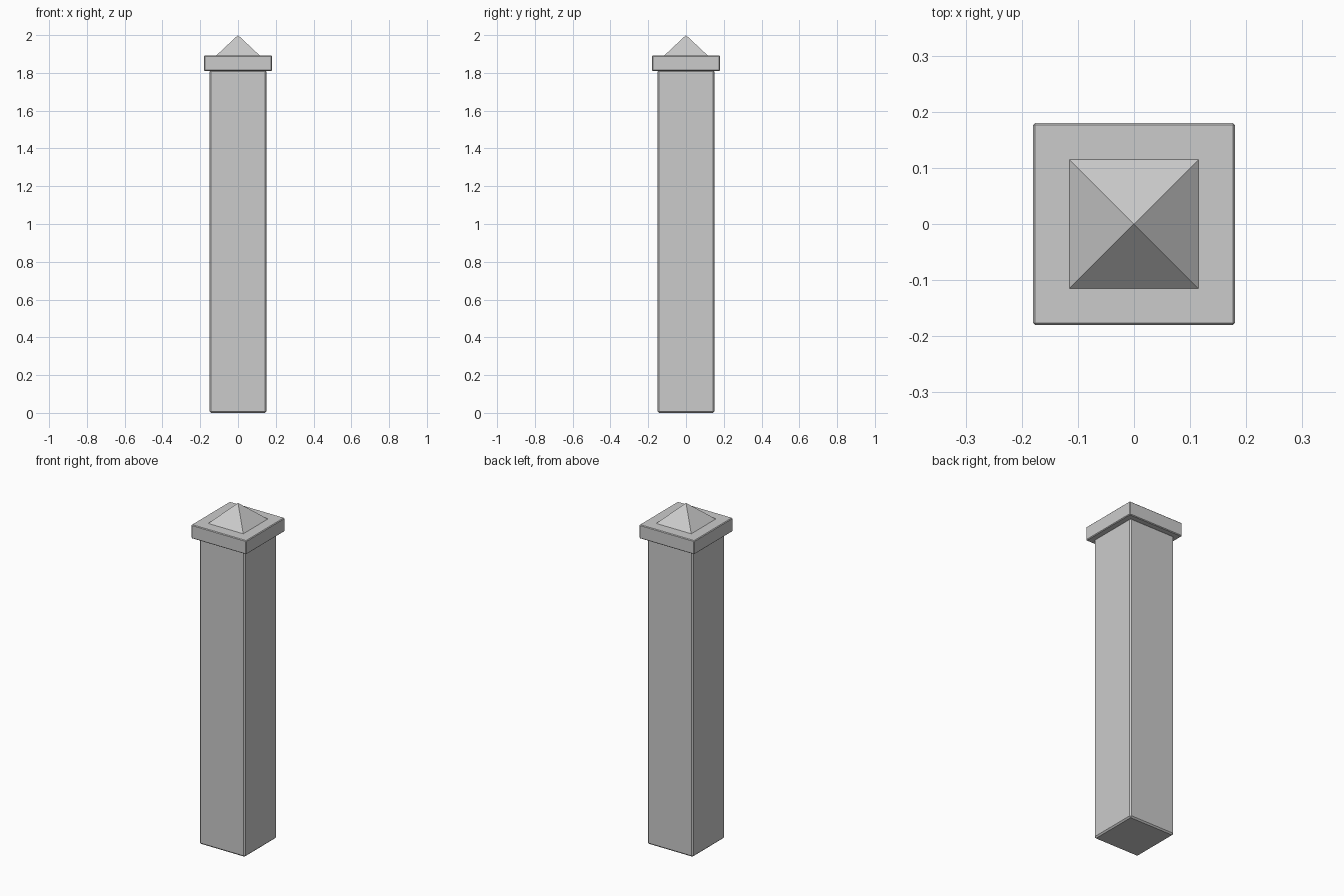
import bpy
import math

if "Cube" in bpy.data.objects:
    bpy.data.objects.remove(bpy.data.objects["Cube"])


def bevelled_box(name, half, z0, z1, bevel):
    bpy.ops.mesh.primitive_cube_add(size=1, location=(0, 0, (z0 + z1) / 2))
    obj = bpy.context.object
    obj.name = name
    obj.scale = (half * 2, half * 2, z1 - z0)
    bpy.ops.object.transform_apply(location=False, rotation=False, scale=True)
    mod = obj.modifiers.new("edge_chamfer", "BEVEL")
    mod.width = bevel
    mod.segments = 1
    return obj


# Square post and overhanging cap slab
bevelled_box("post_shaft", 0.15, 0.0, 1.815, 0.008)
bevelled_box("post_cap", 0.18, 1.811, 1.892, 0.004)

# Four-sided pyramid finial
z0, z1, half = 1.89, 2.0, 0.117
bpy.ops.mesh.primitive_cone_add(vertices=4, radius1=half * math.sqrt(2), radius2=0,
                                depth=z1 - z0, location=(0, 0, (z0 + z1) / 2),
                                rotation=(0, 0, math.pi / 4))
bpy.context.object.name = "pyramid_finial"
bpy.ops.object.transform_apply(location=False, rotation=True, scale=False)
